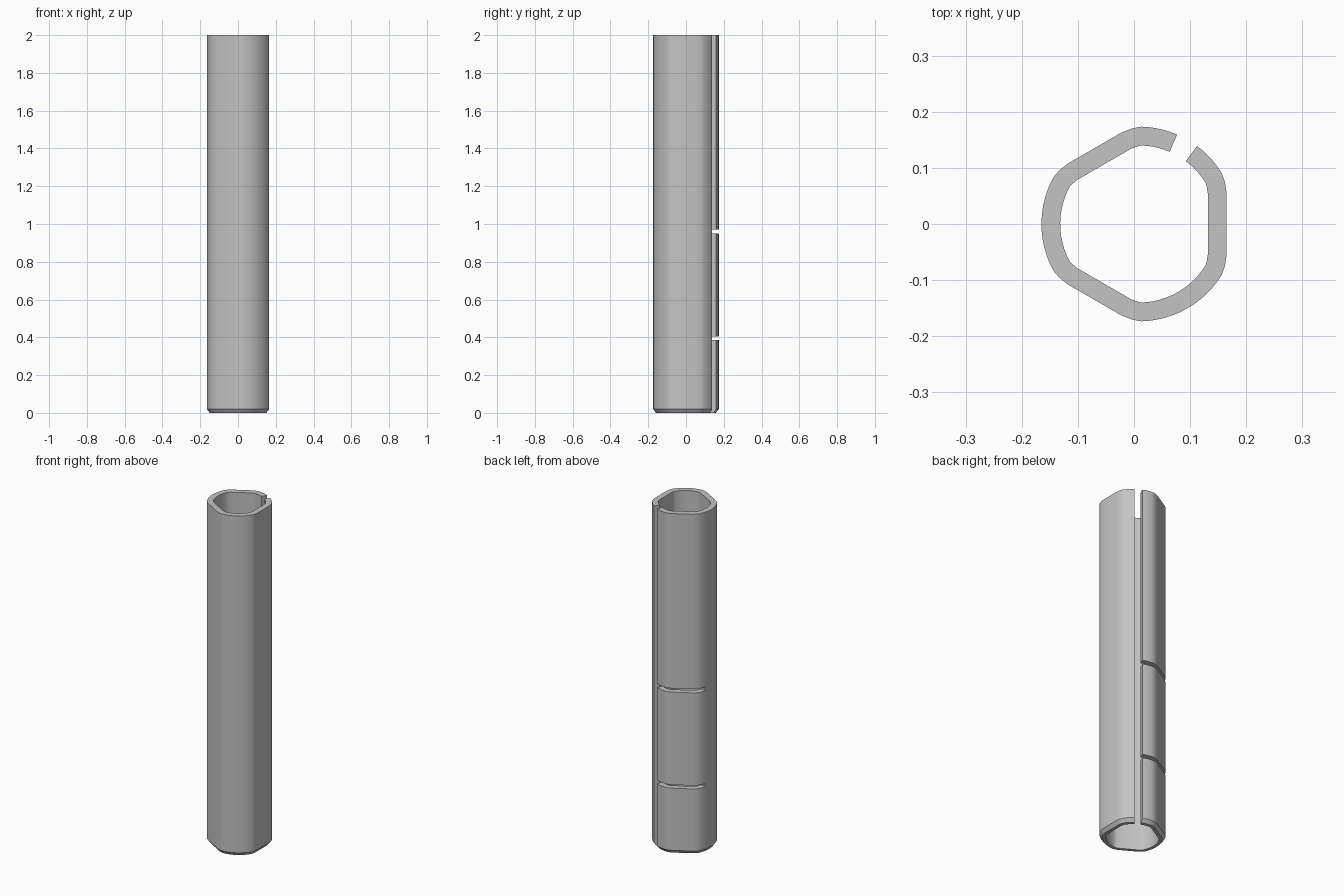
import bpy
import bmesh
from math import radians, cos, sin

if "Cube" in bpy.data.objects:
    bpy.data.objects.remove(bpy.data.objects["Cube"], do_unlink=True)

RADIUS, FLAT, WALL = 0.1735, 0.1565, 0.0335   # round radius, flat distance, wall
CENTRE_X = 0.0085
CORNER = 31.5                                 # half angle of a flat with its corners
SLIT_MID, SLIT_HALF = 60, 6.8
NOTCH_END = 164
CHAMFER = 0.015
LEVELS = [0, 0.02, 0.385, 0.405, 0.95, 0.972, 2]
NOTCH_ROWS = (2, 4)


def turn(x, y, degrees):
    c, s = cos(radians(degrees)), sin(radians(degrees))
    return (x * c - y * s, x * s + y * c)


def arc(start, end, steps):
    """Columns of (angle, outer point, inner point, bottom point) on a round side."""
    result = []
    for i in range(steps + 1):
        a = start + (end - start) * i / steps
        result.append((a, *[turn(r, 0, a) for r in (RADIUS, RADIUS - WALL, RADIUS - CHAMFER)]))
    return result


def flat(angle):
    """Columns across a flat side and its softened corners."""
    result = []
    for side, drop, lean in ((-0.075, 0.003, 14), (-0.055, 0, 0),
                             (0.055, 0, 0), (0.075, 0.003, 14)):
        sign = 1 if side > 0 else -1
        points = []
        for inset in (0, WALL, CHAMFER):
            nx, ny = turn(inset, 0, lean * sign)
            points.append(turn(FLAT - drop - nx, side - ny, angle))
        result.append((angle + sign, *points))
    return result


# Cross-section, running round from one edge of the long slit to the other
columns = arc(SLIT_MID + SLIT_HALF, 120 - CORNER, 5) + flat(120)
columns += arc(120 + CORNER, NOTCH_END, 3) + arc(NOTCH_END, 240 - CORNER, 9)[1:]
columns += flat(240) + arc(240 + CORNER, 360 - CORNER, 12) + flat(360)
columns += arc(360 + CORNER, 360 + SLIT_MID - SLIT_HALF, 5)

bm = bmesh.new()
grid = {}
for i, (angle, outer, inner, bottom) in enumerate(columns):
    for k, z in enumerate(LEVELS):
        for skin, p in enumerate((outer if k else bottom, inner)):
            grid[i, k, skin] = bm.verts.new((p[0] + CENTRE_X, p[1], z))


def solid(i, k):
    """Whether this wall cell is there, not cut by a cross notch."""
    if not (0 <= i < len(columns) - 1 and 0 <= k < len(LEVELS) - 1):
        return False
    return not (k in NOTCH_ROWS and columns[i + 1][0] <= NOTCH_END + 0.01)


def face(*keys):
    bm.faces.new([grid[key] for key in keys])


# Wall skins, with end faces wherever a neighbouring cell is open
for i in range(len(columns) - 1):
    for k in range(len(LEVELS) - 1):
        if not solid(i, k):
            continue
        j, m = i + 1, k + 1
        face((i, k, 0), (j, k, 0), (j, m, 0), (i, m, 0))
        face((i, k, 1), (i, m, 1), (j, m, 1), (j, k, 1))
        if not solid(i, k - 1):
            face((i, k, 0), (i, k, 1), (j, k, 1), (j, k, 0))
        if not solid(i, m):
            face((i, m, 0), (j, m, 0), (j, m, 1), (i, m, 1))
        if not solid(i - 1, k):
            face((i, k, 0), (i, m, 0), (i, m, 1), (i, k, 1))
        if not solid(j, k):
            face((j, k, 0), (j, k, 1), (j, m, 1), (j, m, 0))

bmesh.ops.delete(bm, geom=[v for v in bm.verts if not v.link_faces], context='VERTS')
bmesh.ops.recalc_face_normals(bm, faces=bm.faces[:])
mesh = bpy.data.meshes.new("slotted_tube")
bm.to_mesh(mesh)
bm.free()
tube = bpy.data.objects.new("slotted_tube", mesh)
bpy.context.collection.objects.link(tube)

# Plain grey colour
grey = bpy.data.materials.new("plain_grey")
grey.use_nodes = True
colour = (0.55, 0.55, 0.55, 1)
grey.diffuse_color = colour
grey.node_tree.nodes["Principled BSDF"].inputs["Base Color"].default_value = colour
mesh.materials.append(grey)

bpy.ops.object.select_all(action='DESELECT')
tube.select_set(True)
bpy.context.view_layer.objects.active = tube
bpy.ops.object.shade_smooth_by_angle(angle=radians(30))
